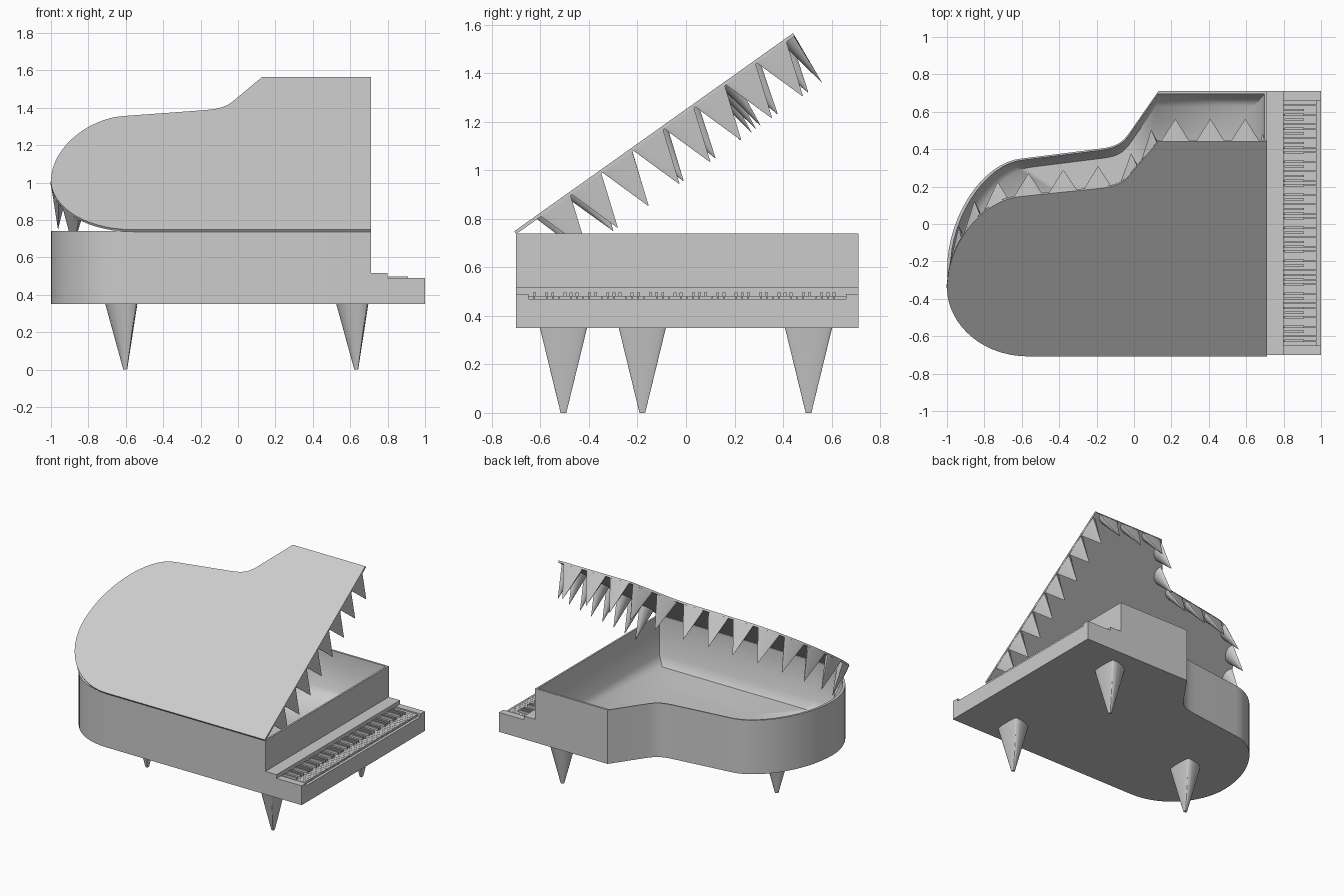
import bpy, bmesh, math
from mathutils import Matrix, Vector
from mathutils.geometry import interpolate_bezier

cube = bpy.data.objects.get("Cube")
if cube:
    bpy.data.objects.remove(cube, do_unlink=True)

grey = bpy.data.materials.new("light_grey")
grey.use_nodes = True
grey.diffuse_color = (0.6, 0.6, 0.6, 1)
grey.node_tree.nodes["Principled BSDF"].inputs["Base Color"].default_value = (0.6, 0.6, 0.6, 1)


def finish(name, bm, matrix=None, smooth=True):
    bmesh.ops.recalc_face_normals(bm, faces=bm.faces)
    mesh = bpy.data.meshes.new(name)
    bm.to_mesh(mesh)
    bm.free()
    if matrix:
        mesh.transform(matrix)
    if smooth:
        mesh.shade_smooth()
        mesh.set_sharp_from_angle(angle=math.radians(50))
    mesh.materials.append(grey)
    obj = bpy.data.objects.new(name, mesh)
    bpy.context.collection.objects.link(obj)
    return obj


def add_loft(bm, rings):
    """Skin a stack of equal rings and cap both ends."""
    loops = [[bm.verts.new(p) for p in ring] for ring in rings]
    n = len(loops[0])
    for a, b in zip(loops, loops[1:]):
        for i in range(n):
            j = (i + 1) % n
            bm.faces.new((a[i], a[j], b[j], b[i]))
    bm.faces.new(loops[0])
    bm.faces.new(loops[-1])


def add_box(bm, x, y, z):
    size = (x[1] - x[0], y[1] - y[0], z[1] - z[0])
    mid = (sum(x) / 2, sum(y) / 2, sum(z) / 2)
    bmesh.ops.create_cube(bm, size=1, matrix=Matrix.Translation(mid) @ Matrix.Diagonal((*size, 1)))


def box(name, x, y, z):
    bm = bmesh.new()
    add_box(bm, x, y, z)
    return finish(name, bm, smooth=False)


def add_spike(bm, base, outward, half_width, outer, inner, length, tip):
    """Claw with a nearly flat outer side and a rounded inner side, pointing down."""
    tangent = Vector((-outward.y, outward.x, 0))
    section = []
    for k in range(24):
        s, c = math.sin(math.tau * k / 24), math.cos(math.tau * k / 24)
        depth = 0.8 * outer + s * (0.2 * outer if s > 0 else inner + 0.8 * outer)
        section.append(tangent * (c * half_width) + outward * depth)
    end = base - Vector((0, 0, length))
    add_loft(bm, [[base + p for p in section], [end + p * tip for p in section]])


# Plan outline shared by case and lid
def bezier(points, count):
    return [p.copy() for p in interpolate_bezier(*[Vector((*p, 0)) for p in points], count)]


tail = bezier([(-0.56, -0.70), (-0.83, -0.70), (-1, -0.47), (-1, -0.25)], 16)
side = bezier([(-1, -0.25), (-1, 0.05), (-0.8, 0.335), (-0.6, 0.35)], 16)
waist = bezier([(-0.2, 0.40), (-0.1, 0.412), (-0.07, 0.43), (-0.03, 0.48)], 10)
outline = ([Vector((0.71, -0.70, 0))] + tail + side[1:] + waist
           + [Vector((0.13, 0.71, 0)), Vector((0.71, 0.71, 0))])
centre = Vector((0, -0.1, 0))


def ring(z, scale=1.0):
    return [centre + (p - centre) * scale + Vector((0, 0, z)) for p in outline]


# Open case with a thin rim and a softly dished floor
bm = bmesh.new()
add_loft(bm, [ring(0.35), ring(0.74), ring(0.74, 0.982), ring(0.46, 0.975),
              ring(0.40, 0.9), ring(0.40, 0.4)])
finish("case", bm)

# Raised lid, hinged along the front edge
hinge = Vector((0, -0.70, 0.737))
lid_matrix = (Matrix.Translation(hinge) @ Matrix.Rotation(math.radians(35.4), 4, "X")
              @ Matrix.Translation((0, 0.70, 0)))
bm = bmesh.new()
add_loft(bm, [ring(0), ring(0.014)])
finish("lid", bm, lid_matrix)


# Teeth below the lid, along the keyboard edge and round the back and tail
def add_tooth(bm, point, outward):
    add_spike(bm, point - outward * 0.021, outward, 0.075, 0.02, 0.04, 0.22, 0.02)


bm = bmesh.new()
for k in range(8):
    add_tooth(bm, Vector((0.71, -0.50 + 0.156 * k, 0)), Vector((1, 0, 0)))
path = outline[::-1]
spacing, wanted, travelled, made = 0.187, 0.115, 0.0, 0
for a, b in zip(path, path[1:]):
    span = (b - a).length
    while span > 0 and wanted <= travelled + span and made < 14:
        along = (b - a).normalized()
        outward = Vector((along.y, -along.x, 0))
        add_tooth(bm, a + along * (wanted - travelled), outward)
        wanted += spacing
        made += 1
    travelled += span
finish("lid_teeth", bm, lid_matrix)

# Claw legs
for name, x, y in (("front_leg", 0.635, -0.505), ("back_leg", 0.635, 0.505), ("tail_leg", -0.60, -0.18)):
    bm = bmesh.new()
    add_spike(bm, Vector((x, y, 0.352)), Vector((1, 0, 0)), 0.0975, 0.062, 0.11, 0.352, 0.12)
    finish(name, bm)

# Key bed, ledge, cheeks and front rail
box("key_bed", (0.705, 1.0), (-0.70, 0.71), (0.35, 0.465))
box("key_ledge", (0.705, 0.80), (-0.70, 0.71), (0.46, 0.517))
box("left_cheek", (0.80, 1.0), (0.66, 0.71), (0.46, 0.49))
box("right_cheek", (0.80, 1.0), (-0.70, -0.65), (0.46, 0.49))
box("key_rail", (0.98, 1.0), (-0.65, 0.66), (0.46, 0.47))

# Fifty-two natural keys, with sharps raised between them
naturals, sharps = bmesh.new(), bmesh.new()
pitch = 1.31 / 52
for k in range(52):
    y = -0.65 + k * pitch
    add_box(naturals, (0.80, 0.975), (y + 0.0008, y + pitch - 0.0008), (0.46, 0.481))
    if "ABCDEFG"[k % 7] in "ACDFG" and k < 51:
        edge = y + pitch
        add_box(sharps, (0.805, 0.908), (edge - 0.006, edge + 0.006), (0.475, 0.497))
finish("natural_keys", naturals, smooth=False)
finish("sharp_keys", sharps, smooth=False)
